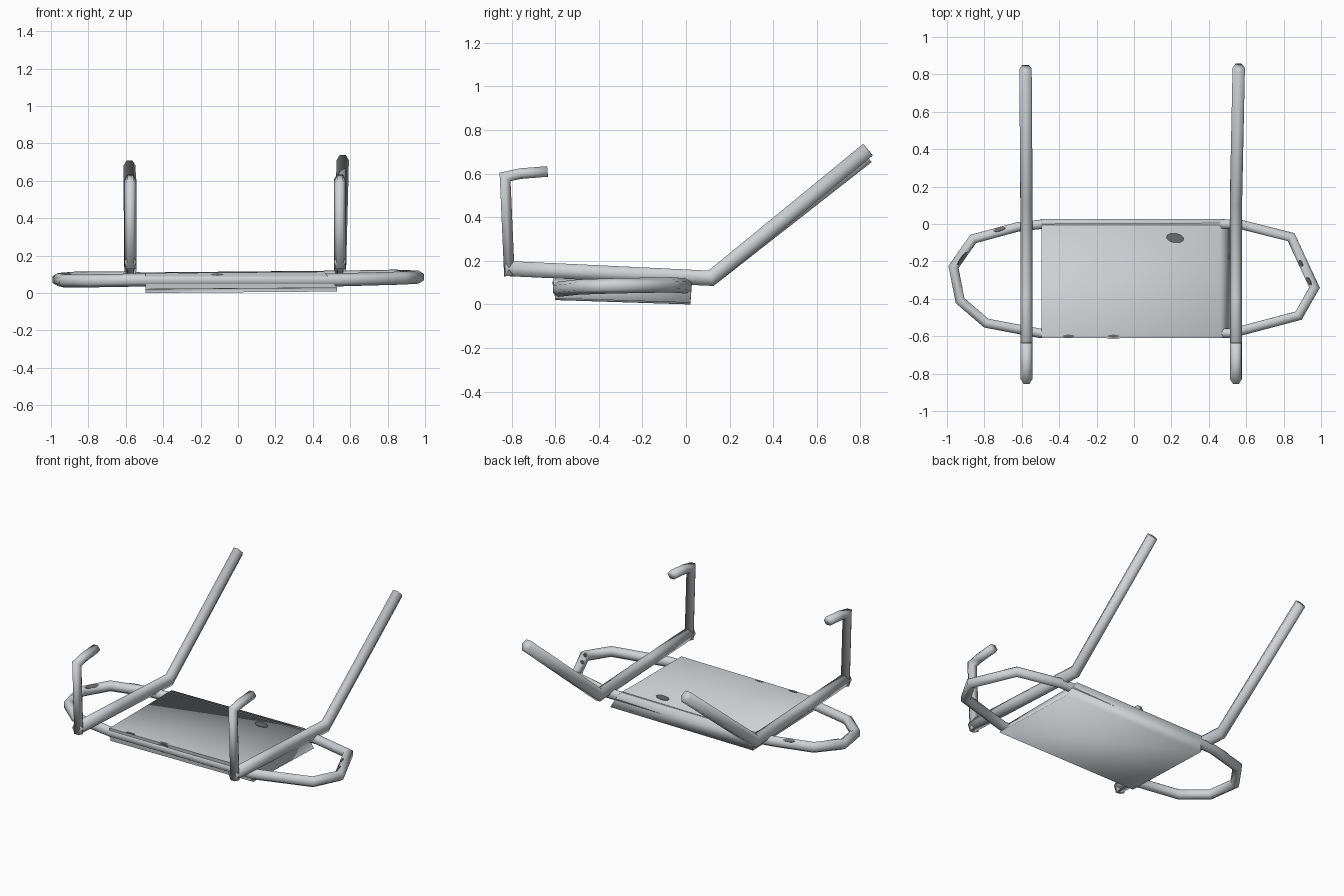
import bpy, bmesh, math
from mathutils import Vector, Matrix

cube = bpy.data.objects.get("Cube")
if cube:
    bpy.data.objects.remove(cube, do_unlink=True)


def material(name, color):
    mat = bpy.data.materials.new(name)
    mat.use_nodes = True
    mat.diffuse_color = color
    mat.node_tree.nodes["Principled BSDF"].inputs["Base Color"].default_value = color
    return mat


steel = material("pale grey", (0.62, 0.65, 0.67, 1))
stain = material("dark grey", (0.15, 0.15, 0.15, 1))


def finish(name, bm, mat=steel, angle=180):
    bmesh.ops.recalc_face_normals(bm, faces=bm.faces)
    mesh = bpy.data.meshes.new(name)
    bm.to_mesh(mesh)
    bm.free()
    mesh.materials.append(mat)
    obj = bpy.data.objects.new(name, mesh)
    bpy.context.collection.objects.link(obj)
    bpy.ops.object.select_all(action="DESELECT")
    obj.select_set(True)
    bpy.context.view_layer.objects.active = obj
    bpy.ops.object.shade_smooth_by_angle(angle=math.radians(angle), keep_sharp_edges=True)


def tube(name, path, width, height, side, closed=False, sides=6):
    """Sweep an oval section with mitred corners; side is the path plane's normal."""
    pts = [Vector(p) for p in path]
    side = Vector(side)
    n = len(pts)
    bm = bmesh.new()
    rings = []
    for i, p in enumerate(pts):
        before = pts[i - 1] if closed or i else None
        after = pts[(i + 1) % n] if closed or i < n - 1 else None
        a = (p - before).normalized() if before is not None else (after - p).normalized()
        b = (after - p).normalized() if after is not None else a
        t = (a + b).normalized()
        mitre = 1 / max(0.6, t.dot(b))
        u = side.cross(t).normalized()
        v = t.cross(u)
        ring = []
        for k in range(sides):
            ang = 2 * math.pi * (k + 0.5) / sides
            ring.append(bm.verts.new(p + u * math.cos(ang) * height / 2 * mitre
                                     + v * math.sin(ang) * width / 2))
        rings.append(ring)
    for i in range(n if closed else n - 1):
        r, s = rings[i], rings[(i + 1) % n]
        for k in range(sides):
            j = (k + 1) % sides
            bm.faces.new((r[k], r[j], s[j], s[k]))
    if not closed:
        bm.faces.new(rings[0])
        bm.faces.new(rings[-1])
    finish(name, bm)


def blotch(name, center, along, normal, length, width):
    """Thin oval plate lying on a surface."""
    z = Vector(normal).normalized()
    y = z.cross(Vector(along)).normalized()
    frame = Matrix((y.cross(z), y, z)).transposed().to_4x4()
    bm = bmesh.new()
    bmesh.ops.create_cone(bm, cap_ends=True, segments=10, radius1=0.5, radius2=0.5, depth=0.006)
    bm.transform(Matrix.Translation(center) @ frame @ Matrix.Diagonal((length, width, 1, 1)))
    finish(name, bm, stain, 30)


# Side members: the handle runs into the rail, then the post and its bent hook
for name, x, tip in (("right", -0.575, (-0.58, 0.83, 0.68)),
                     ("left", 0.545, (0.56, 0.835, 0.71))):
    tube(name + "_rail_and_handle",
         [(x, -0.83, 0.165), (x, -0.4, 0.145), (x, 0.115, 0.12), tip],
         0.066, 0.08, (1, 0, 0))
    tube(name + "_post_and_hook",
         [(x, -0.81, 0.13), (x, -0.83, 0.585), (x, -0.76, 0.6), (x, -0.635, 0.61)],
         0.062, 0.056, (1, 0, 0))

# Closed frame loop around the bed
loop = [(-0.5, -0.002, 0.075), (-0.62, -0.015, 0.08), (-0.86, -0.08, 0.08),
        (-0.965, -0.23, 0.072), (-0.93, -0.41, 0.065), (-0.79, -0.53, 0.065),
        (-0.5, -0.585, 0.07), (0.52, -0.585, 0.07), (0.88, -0.49, 0.08),
        (0.965, -0.34, 0.085), (0.84, -0.07, 0.09), (0.56, 0, 0.085)]
tube("frame_loop", loop, 0.07, 0.058, (0, 0, 1), closed=True)

# Bed panel: a shallow slab, crisp at the front and right, soft at the back and left
profile = [(-0.61, 0.106), (0.028, 0.108), (0.02, 0.0), (-0.6, 0.02)]
bm = bmesh.new()
right_end = [bm.verts.new((-0.495, y, z)) for y, z in profile]
left_end = [bm.verts.new((0.46 if z > 0.05 else 0.53, y, z + 0.008)) for y, z in profile]
for k in range(4):
    j = (k + 1) % 4
    front = bm.faces.new((right_end[k], right_end[j], left_end[j], left_end[k]))
crisp = [front, bm.faces.new(right_end)]
bm.faces.new(left_end)
for face in crisp:
    for edge in face.edges:
        edge.smooth = False
finish("bed_panel", bm)

# Dark blotches on the bed and its front edge
blotch("bed_blotch", (0.22, -0.075, 0.113), (1, -0.15, 0), (0, 0, 1), 0.095, 0.05)
for i, x in enumerate((-0.35, -0.11)):
    blotch(f"edge_blotch_{i}", (x, -0.6, 0.107), (1, 0, 0), (0, 0, 1), 0.06, 0.018)
blotch("front_blotch", (-0.11, -0.609, 0.099), (1, 0, 0), (0, -1, 0), 0.07, 0.014)

# Dark blotches on the sloping top of the frame loop
for i, (a, t, out, length) in enumerate(((1, 0.4, -1, 0.07), (2, 0.65, 1, 0.09),
                                         (9, 0.15, 1, 0.05), (9, 0.5, 1, 0.04))):
    p, q = Vector(loop[a]), Vector(loop[a + 1])
    along = (q - p).normalized()
    u = Vector((0, 0, 1)).cross(along) * out
    blotch(f"loop_blotch_{i}", p.lerp(q, t) + u * 0.0125 + Vector((0, 0, 0.0265)),
           along, u * 0.57 + Vector((0, 0, 0.82)), length, 0.024)
